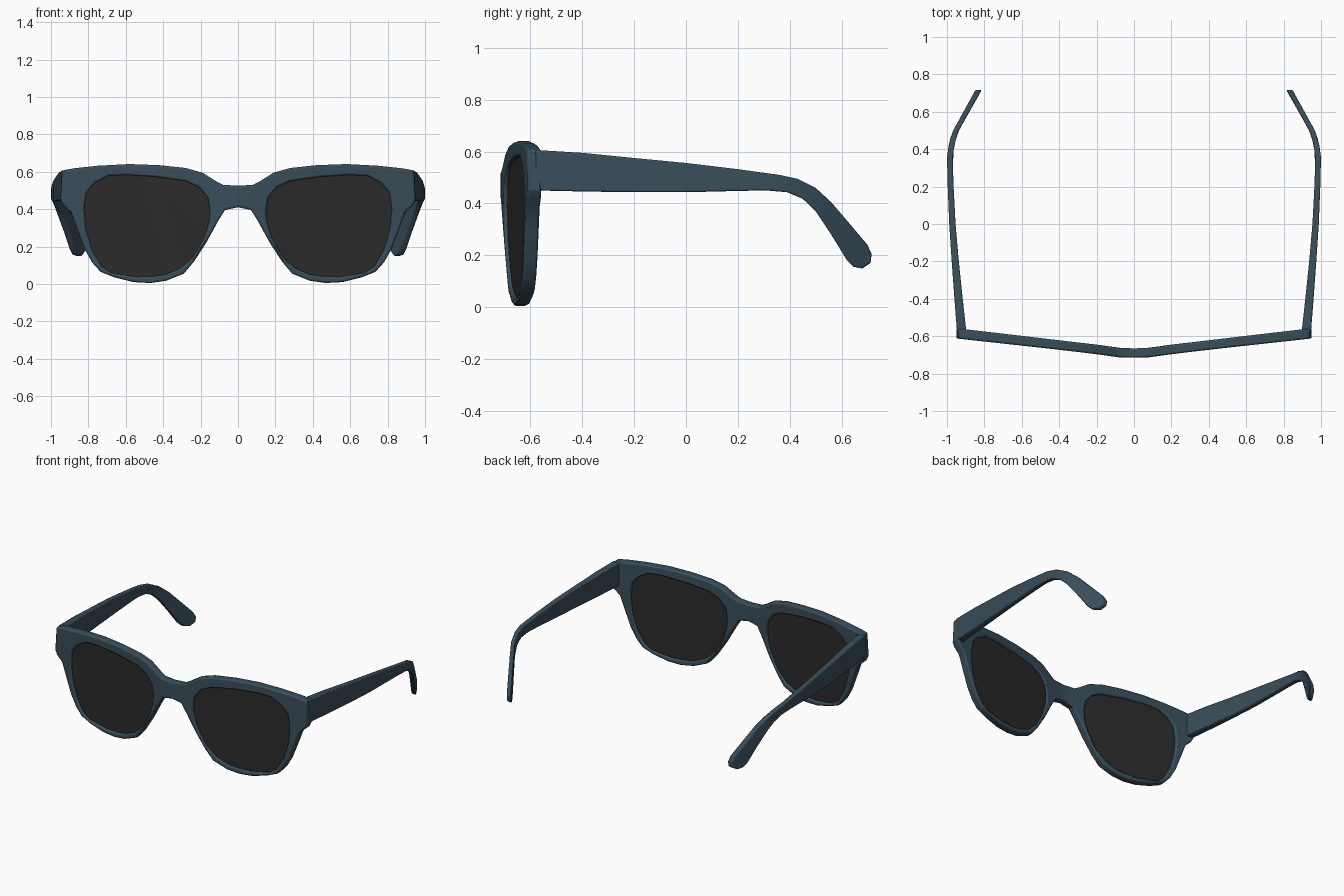
import bpy, bmesh, math

if "Cube" in bpy.data.objects:
    bpy.data.objects.remove(bpy.data.objects["Cube"])


def material(name, rgb):
    m = bpy.data.materials.new(name)
    m.diffuse_color = (*rgb, 1)
    m.use_nodes = True
    m.node_tree.nodes["Principled BSDF"].inputs["Base Color"].default_value = m.diffuse_color
    return m


FRAME = material("slate blue frame", (0.040, 0.076, 0.104))
LENS = material("dark grey lens", (0.024, 0.024, 0.024))


def interp(table, t):
    """Piecewise linear lookup."""
    if t <= table[0][0]:
        return table[0][1]
    for (a, va), (b, vb) in zip(table, table[1:]):
        if t <= b:
            return va + (vb - va) * (t - a) / (b - a)
    return table[-1][1]


# Depth of the swept-back front, as a function of x
BACK = [(0, -0.665), (0.08, -0.662), (0.2, -0.645), (0.95, -0.557)]
FACE = [(0, -0.715), (0.08, -0.713), (0.2, -0.696), (0.42, -0.67), (0.95, -0.612)]


def finish(name, bm, mat, bevel=0):
    """Make a mirrored, softly bevelled object."""
    bmesh.ops.recalc_face_normals(bm, faces=bm.faces)
    me = bpy.data.meshes.new(name)
    bm.to_mesh(me)
    bm.free()
    me.materials.append(mat)
    ob = bpy.data.objects.new(name, me)
    bpy.context.collection.objects.link(ob)
    mir = ob.modifiers.new("mirror", 'MIRROR')
    mir.use_clip = True
    if bevel:
        b = ob.modifiers.new("bevel", 'BEVEL')
        b.width, b.segments = bevel, 2
        b.limit_method, b.angle_limit = 'ANGLE', math.radians(50)
    bpy.ops.object.select_all(action='DESELECT')
    ob.select_set(True)
    bpy.context.view_layer.objects.active = ob
    bpy.ops.object.shade_smooth_by_angle(angle=math.radians(30))
    return ob


def plate(name, loops, front, back, mat, bevel=0):
    """Fill outlines given in x, z and thicken them between two depth rules."""
    bm = bmesh.new()
    rim = []
    for pts in loops:
        vs = [bm.verts.new((x, 0, z)) for x, z in pts]
        rim += [bm.edges.new((a, b)) for a, b in zip(vs, vs[1:] + vs[:1])]
    bmesh.ops.triangle_fill(bm, edges=rim, use_beauty=True)
    sides = [e.verts[:] for e in rim if max(v.co.x for v in e.verts) > 1e-5]
    twin = {v: bm.verts.new(v.co) for v in list(bm.verts)}
    for f in list(bm.faces):
        bm.faces.new([twin[v] for v in reversed(f.verts)])
    for a, b in sides:
        bm.faces.new((a, b, twin[b], twin[a]))
    for v, t in twin.items():
        v.co.y, t.co.y = front(v.co.x), back(v.co.x)
    return finish(name, bm, mat, bevel)


# Half outlines of the front and the lens opening
outer = [(0, .525), (.08, .53), (.11, .545), (.19, .595), (.28, .62), (.42, .635),
         (.58, .641), (.75, .632), (.88, .618), (.94, .607), (.95, .45), (.935, .42),
         (.895, .385), (.86, .29), (.82, .185), (.78, .115), (.735, .065), (.66, .035),
         (.56, .01), (.47, .005), (.385, .017), (.29, .055), (.235, .12), (.17, .22),
         (.107, .335), (.07, .395), (0, .41)]
opening = [(.15, .395), (.16, .46), (.205, .515), (.28, .55), (.44, .573), (.6, .583),
           (.695, .578), (.765, .54), (.81, .49), (.823, .405), (.813, .29), (.78, .18),
           (.73, .095), (.68, .06), (.545, .038), (.455, .04), (.385, .05), (.305, .085),
           (.235, .15), (.18, .25), (.155, .33)]

plate("front_frame", [outer, opening], lambda x: interp(FACE, x),
      lambda x: interp(BACK, x), FRAME, 0.009)

# Lenses sit in the middle of the rim, slightly larger than the opening
lens = [(.49 + (x - .49) * 1.02, .31 + (z - .31) * 1.02) for x, z in opening]
mid = lambda x: (interp(FACE, x) + interp(BACK, x)) / 2
plate("lenses", [lens], lambda x: mid(x) - .012, lambda x: mid(x) + .012, LENS)

# Temple arms: paired top and bottom points (y, z), outer side and thickness along y
top = [(-.58, .606), (-.4, .595), (-.2, .575), (0, .556), (.2, .532), (.36, .51),
       (.43, .495), (.5, .46), (.56, .405), (.63, .323), (.70, .24), (.716, .205), (.712, .17)]
bottom = [(-.58, .45), (-.4, .446), (-.2, .443), (0, .443), (.2, .448), (.31, .45),
          (.39, .443), (.45, .418), (.5, .37), (.56, .28), (.62, .182), (.645, .156), (.68, .149)]
OUT = [(-.58, .946), (-.3, .968), (0, .988), (.2, .996), (.36, 1.0), (.44, .988),
       (.5, .967), (.6, .912), (.716, .848)]
THICK = [(-.58, .05), (-.2, .038), (.1, .032), (.45, .03), (.716, .034)]

bm = bmesh.new()
rings = []
for t, b in zip(top, bottom):
    ring = []
    for (y, z), side in ((t, 0), (t, 1), (b, 1), (b, 0)):
        ring.append(bm.verts.new((interp(OUT, y) - side * interp(THICK, y), y, z)))
    rings.append(ring)
for r, s in zip(rings, rings[1:]):
    for i in range(4):
        j = (i + 1) % 4
        bm.faces.new((r[i], r[j], s[j], s[i]))
bm.faces.new(rings[0])
bm.faces.new(rings[-1])
finish("temple_arms", bm, FRAME, 0.006)
